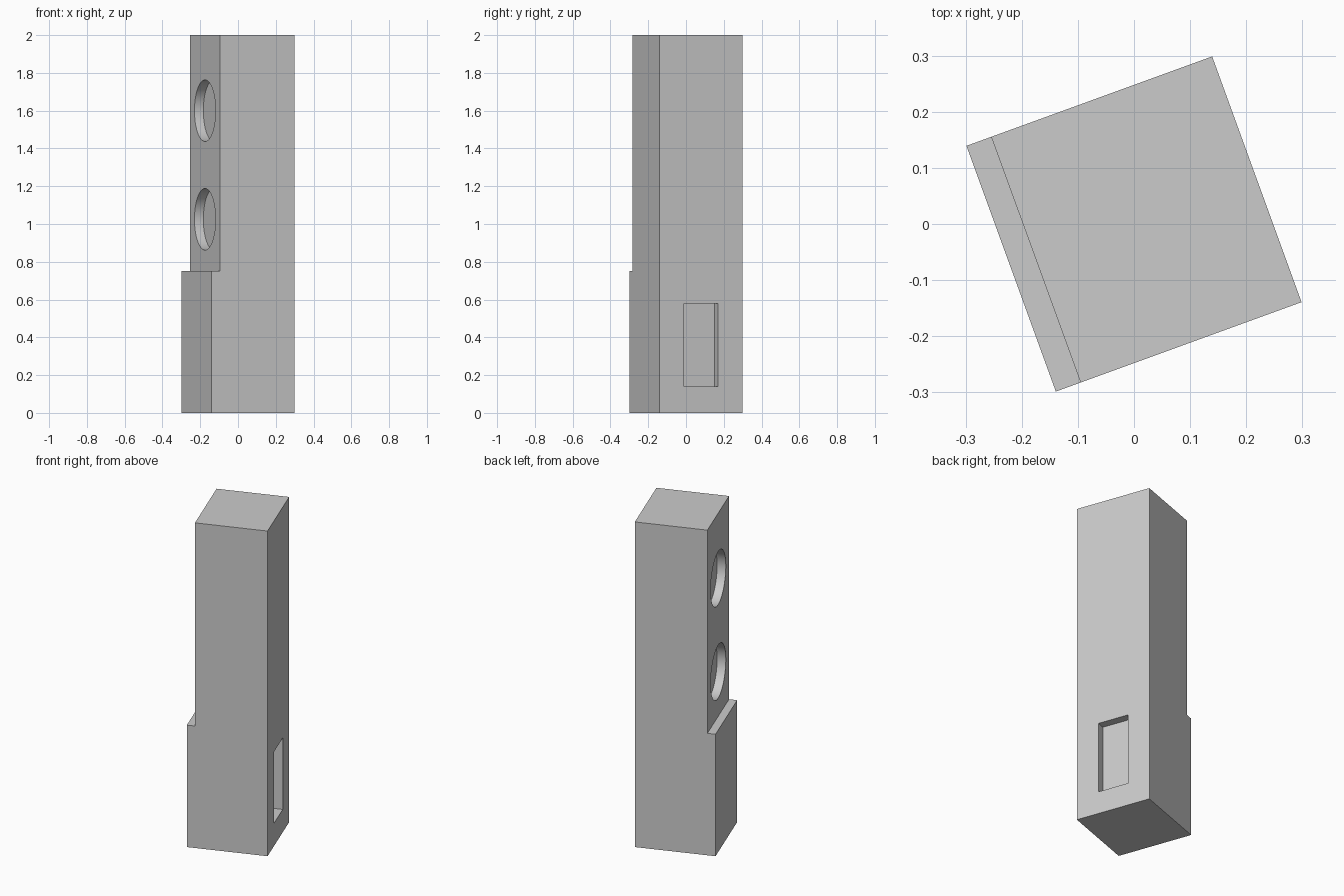
import bpy, bmesh, math
from mathutils import Matrix

if "Cube" in bpy.data.objects:
    bpy.data.objects.remove(bpy.data.objects["Cube"])

HALF = 0.233      # half of the square footprint
FACE = -0.186     # plane of the set-back upper baffle
TURN = math.radians(20)


def add_object(name, bm):
    bmesh.ops.recalc_face_normals(bm, faces=bm.faces)
    mesh = bpy.data.meshes.new(name)
    bm.to_mesh(mesh)
    bm.free()
    ob = bpy.data.objects.new(name, mesh)
    bpy.context.collection.objects.link(ob)
    return ob


def cut(target, cutter):
    cutter.hide_render = True
    mod = target.modifiers.new("recess", 'BOOLEAN')
    mod.operation = 'DIFFERENCE'
    mod.solver = 'EXACT'
    mod.object = cutter
    bpy.context.view_layer.objects.active = target
    bpy.ops.object.modifier_apply(modifier=mod.name)
    bpy.data.objects.remove(cutter, do_unlink=True)


# Tower cabinet: stepped side profile extruded across its width
profile = [(-HALF, 0), (HALF, 0), (HALF, 2), (FACE, 2), (FACE, 0.75), (-HALF, 0.75)]
bm = bmesh.new()
side = bm.faces.new([bm.verts.new((x, -HALF, z)) for x, z in profile])
ext = bmesh.ops.extrude_face_region(bm, geom=[side])
bmesh.ops.translate(bm, vec=(0, 2 * HALF, 0),
                    verts=[g for g in ext['geom'] if isinstance(g, bmesh.types.BMVert)])
cabinet = add_object("speaker_cabinet", bm)

# Two round driver recesses in the baffle
for z in (1.025, 1.6):
    bm = bmesh.new()
    bmesh.ops.create_cone(bm, cap_ends=True, segments=48, radius1=0.163, radius2=0.163, depth=0.1,
                          matrix=Matrix.Translation((FACE, 0, z)) @ Matrix.Rotation(math.pi / 2, 4, 'Y'))
    cut(cabinet, add_object("driver_cutter", bm))

# Rectangular terminal recess in the back
bm = bmesh.new()
bmesh.ops.create_cube(bm, size=1, matrix=Matrix.Translation((HALF, 0, 0.36))
                      @ Matrix.Diagonal((0.1, 0.19, 0.44, 1)))
cut(cabinet, add_object("terminal_cutter", bm))

# Turn the cabinet and shade it
cabinet.rotation_euler.z = TURN
bpy.ops.object.select_all(action='DESELECT')
cabinet.select_set(True)
bpy.context.view_layer.objects.active = cabinet
bpy.ops.object.shade_smooth_by_angle(angle=math.radians(30))
